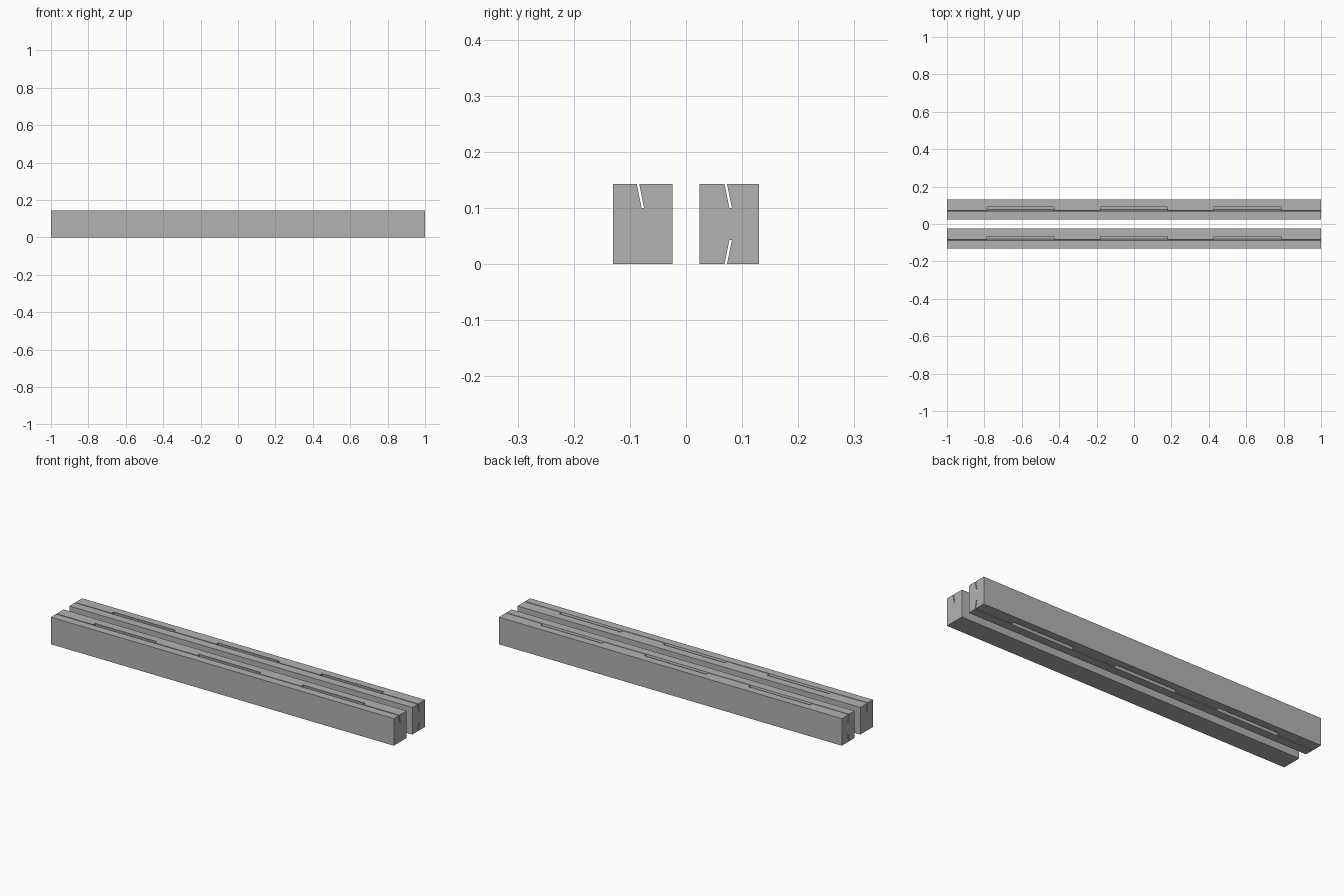
import bpy
import bmesh

cube = bpy.data.objects.get("Cube")
if cube:
    bpy.data.objects.remove(cube, do_unlink=True)

HEIGHT = 0.143
SLOT_DEPTH = 0.043
SLOT_WIDTH = 0.0045
LEAN = 0.0085          # sideways drift of a slot over its depth
POCKET_LENGTH = 0.36
POCKET_REACH = 0.021   # pocket width measured from the slot wall

grey = bpy.data.materials.new("plain_grey")
grey.use_nodes = True
grey.diffuse_color = (0.45, 0.45, 0.45, 1)
grey.node_tree.nodes["Principled BSDF"].inputs["Base Color"].default_value = (0.45, 0.45, 0.45, 1)


def prism(name, profile, x0, x1):
    """Extrude a (y, z) outline along x."""
    bm = bmesh.new()
    face = bm.faces.new([bm.verts.new((x0, y, z)) for y, z in profile])
    new = bmesh.ops.extrude_face_region(bm, geom=[face])["geom"]
    bmesh.ops.translate(bm, vec=(x1 - x0, 0, 0),
                        verts=[v for v in new if isinstance(v, bmesh.types.BMVert)])
    bmesh.ops.recalc_face_normals(bm, faces=bm.faces)
    mesh = bpy.data.meshes.new(name)
    bm.to_mesh(mesh)
    bm.free()
    mesh.materials.append(grey)
    obj = bpy.data.objects.new(name, mesh)
    bpy.context.collection.objects.link(obj)
    return obj


def cut(target, cutter):
    """Subtract a cutter for good and discard it."""
    mod = target.modifiers.new("cut", 'BOOLEAN')
    mod.operation = 'DIFFERENCE'
    mod.solver = 'EXACT'
    mod.object = cutter
    bpy.context.view_layer.objects.active = target
    bpy.ops.object.modifier_apply(modifier=mod.name)
    bpy.data.objects.remove(cutter, do_unlink=True)


def leaning_outline(y0, y1, depth, top):
    """Leaning groove outline that opens through the top or bottom face."""
    over = 0.01
    slope = LEAN / SLOT_DEPTH
    pts = [(y0 - slope * over, -over), (y1 - slope * over, -over),
           (y1 + slope * depth, depth), (y0 + slope * depth, depth)]
    return [(y, HEIGHT - d if top else d) for y, d in pts]


def groove(bar, y, top):
    """Full-length slot with three wider pockets along it."""
    cut(bar, prism("slot_cutter", leaning_outline(y, y + SLOT_WIDTH, SLOT_DEPTH, top), -1.1, 1.1))
    outline = leaning_outline(y + SLOT_WIDTH / 2, y + POCKET_REACH, SLOT_DEPTH - 0.0004, top)
    for x in (-0.607, 0, 0.607):
        cut(bar, prism("pocket_cutter", outline, x - POCKET_LENGTH / 2, x + POCKET_LENGTH / 2))


def bar(name, y0, y1):
    return prism(name, [(y0, 0), (y1, 0), (y1, HEIGHT), (y0, HEIGHT)], -1, 1)


# Front rail: slotted on top only
front_rail = bar("front_rail", -0.13, -0.024)
groove(front_rail, -0.0878, True)

# Back rail: slotted on top and bottom
back_rail = bar("back_rail", 0.024, 0.13)
groove(back_rail, 0.0687, True)
groove(back_rail, 0.0687, False)
